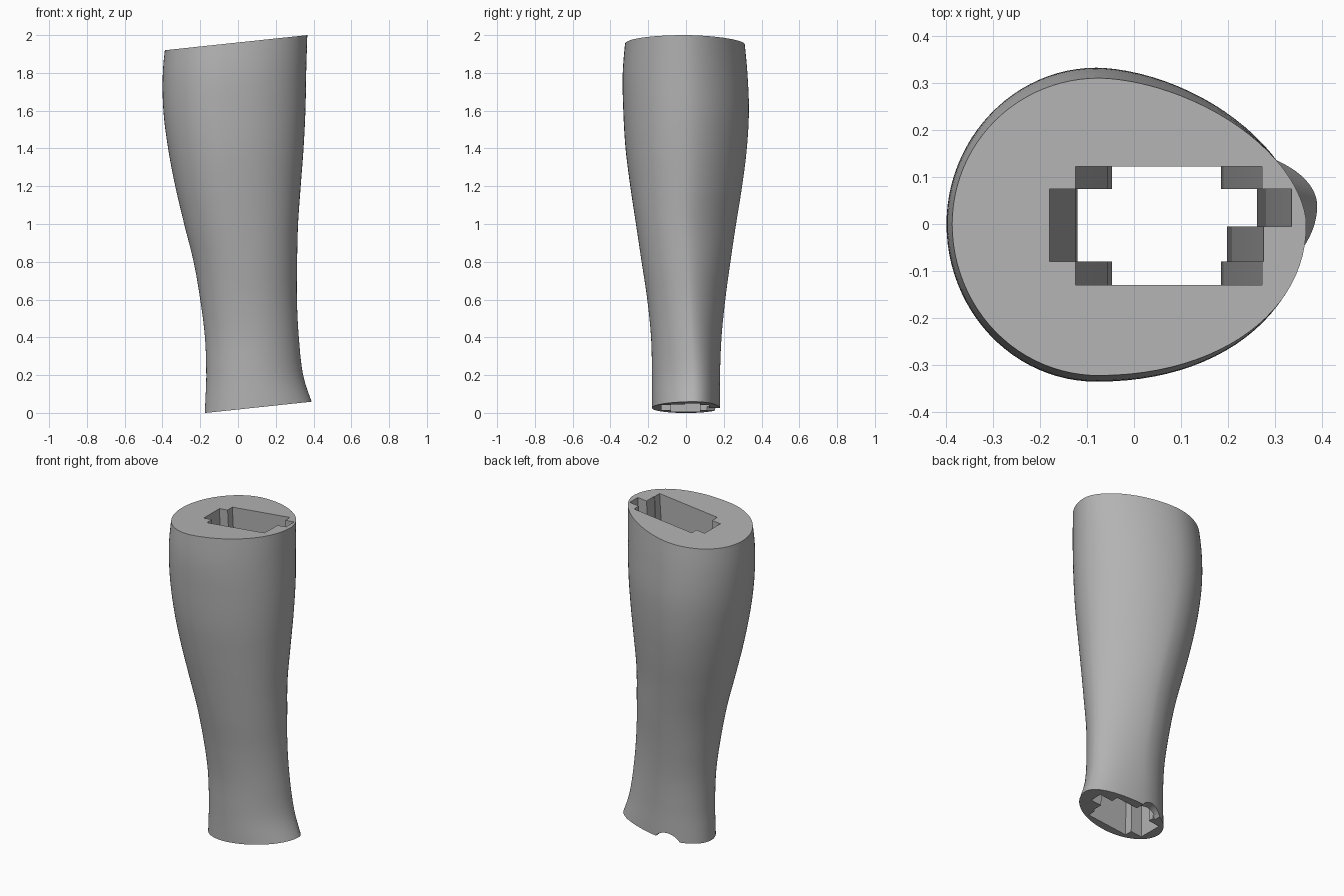
import bpy
import bmesh
import math
from mathutils import Vector

cube = bpy.data.objects.get("Cube")
if cube:
    bpy.data.objects.remove(cube, do_unlink=True)

SLOPE = 0.106      # shared tilt of both end cuts
SIDES, RINGS = 96, 72

grey = bpy.data.materials.new("plain grey")
grey.use_nodes = True
grey.diffuse_color = (0.45, 0.45, 0.45, 1)
grey.node_tree.nodes["Principled BSDF"].inputs["Base Color"].default_value = (0.45, 0.45, 0.45, 1)

# Leg stations: z, left x, right x, front y, back y, x of widest point, shin ridge y, back roundness
stations = [
    (-0.1, -.18, .46, -.18, .18, .07, .04, 1.8),
    (0.06, -.173, .39, -.18, .18, .07, .04, 1.8),
    (0.2, -.168, .345, -.18, .18, .06, .04, 1.75),
    (0.4, -.175, .322, -.185, .188, .05, .03, 1.65),
    (0.6, -.2, .312, -.205, .208, .03, .02, 1.6),
    (0.8, -.235, .313, -.235, .235, .01, .01, 1.6),
    (1.0, -.285, .318, -.265, .265, -.02, 0, 1.6),
    (1.2, -.332, .332, -.295, .297, -.05, 0, 1.65),
    (1.4, -.37, .347, -.32, .322, -.07, 0, 1.7),
    (1.6, -.395, .357, -.332, .333, -.08, 0, 1.75),
    (1.8, -.398, .361, -.335, .325, -.08, 0, 1.75),
    (2.0, -.378, .367, -.318, .306, -.07, 0, 1.75),
    (2.1, -.365, .37, -.305, .295, -.07, 0, 1.75),
]


def sample(z):
    """Smooth cubic interpolation between stations."""
    i = max(k for k in range(len(stations) - 1) if stations[k][0] <= z)
    a, b = stations[i], stations[i + 1]
    before, after = stations[max(i - 1, 0)], stations[min(i + 2, len(stations) - 1)]
    h = b[0] - a[0]
    t = (z - a[0]) / h
    result = []
    for p, q, r, s in zip(before[1:], a[1:], b[1:], after[1:]):
        m0 = (r - p) / (b[0] - before[0]) * h
        m1 = (s - q) / (after[0] - a[0]) * h
        result.append(q + m0 * t + (3 * (r - q) - 2 * m0 - m1) * t ** 2
                      + (2 * (q - r) + m0 + m1) * t ** 3)
    return result


def section(z):
    """Egg-shaped ring with a flatter back quadrant behind the shin."""
    left, right, front, back, mid, ridge, power = sample(z)
    ring = []
    for k in range(SIDES):
        angle = math.tau * k / SIDES
        c, s = math.cos(angle), math.sin(angle)
        n = 2 if c < 0 else (power if s > 0 else 2.12)
        u = math.copysign(abs(c) ** (2 / n), c)
        v = math.copysign(abs(s) ** (2 / n), s)
        x = mid + u * (right - mid if c > 0 else mid - left)
        y = v * (back if s > 0 else -front) + (ridge * u * u if c > 0 else 0)
        ring.append(Vector((x, y, z)))
    return ring


def loft(name, rings):
    bm = bmesh.new()
    rows = [[bm.verts.new(p) for p in ring] for ring in rings]
    count = len(rows[0])
    for low, high in zip(rows, rows[1:]):
        for k in range(count):
            j = (k + 1) % count
            bm.faces.new((low[k], low[j], high[j], high[k]))
    bm.faces.new(rows[0][::-1])
    bm.faces.new(rows[-1])
    bm.normal_update()
    return finish(name, bm)


def finish(name, bm):
    mesh = bpy.data.meshes.new(name)
    bm.to_mesh(mesh)
    bm.free()
    mesh.materials.append(grey)
    obj = bpy.data.objects.new(name, mesh)
    bpy.context.collection.objects.link(obj)
    return obj


# Leg body, trimmed by two parallel tilted planes
z_low, z_high = -0.08, 2.08
leg = loft("lower_leg", [section(z_low + (z_high - z_low) * i / RINGS) for i in range(RINGS + 1)])
bm = bmesh.new()
bm.from_mesh(leg.data)
for height, sign in ((0.018, -1), (1.961, 1)):
    geom = bm.verts[:] + bm.edges[:] + bm.faces[:]
    cut = bmesh.ops.bisect_plane(bm, geom=geom, plane_co=(0, 0, height),
                                 plane_no=(-SLOPE * sign, 0, sign), clear_outer=True)
    edges = [e for e in cut["geom_cut"] if isinstance(e, bmesh.types.BMEdge)]
    bmesh.ops.contextual_create(bm, geom=edges)
bmesh.ops.recalc_face_normals(bm, faces=bm.faces[:])
bm.to_mesh(leg.data)
bm.free()


# Keyed channel running through the leg, pinched above the ankle
def key_outline(z, tab_l, main_l, main_r, step_r, tab_r):
    front, back, low, mid, high = -.13, .122, -.08, -.005, .075
    points = [(tab_l, low), (main_l, low), (main_l, front), (main_r, front),
              (main_r, low), (step_r, low), (step_r, mid), (tab_r, mid),
              (tab_r, high), (main_r, high), (main_r, back), (main_l, back),
              (main_l, high), (tab_l, high)]
    return [Vector((x, y, z)) for x, y in points]


channel = loft("channel_cutter", [
    key_outline(-.1, -.12, -.045, .235, .25, .325),
    key_outline(.6, -.125, -.055, .185, .198, .262),
    key_outline(2.1, -.187, -.132, .28, .282, .341),
])

# Small arched notch in the back of the ankle rim
bm = bmesh.new()
bmesh.ops.create_cone(bm, cap_ends=True, segments=48, radius1=.085, radius2=.085, depth=.2)
notch = finish("notch_cutter", bm)
notch.rotation_euler.x = math.pi / 2
notch.location = (.015, .21, -.025)

bpy.ops.object.select_all(action="DESELECT")
bpy.context.view_layer.objects.active = leg
leg.select_set(True)
for cutter in (channel, notch):
    cutter.hide_render = True
    modifier = leg.modifiers.new(cutter.name, "BOOLEAN")
    modifier.operation = "DIFFERENCE"
    modifier.solver = "EXACT"
    modifier.object = cutter
    bpy.ops.object.modifier_apply(modifier=modifier.name)
    bpy.data.objects.remove(cutter, do_unlink=True)

bpy.ops.object.shade_smooth_by_angle(angle=math.radians(30))
